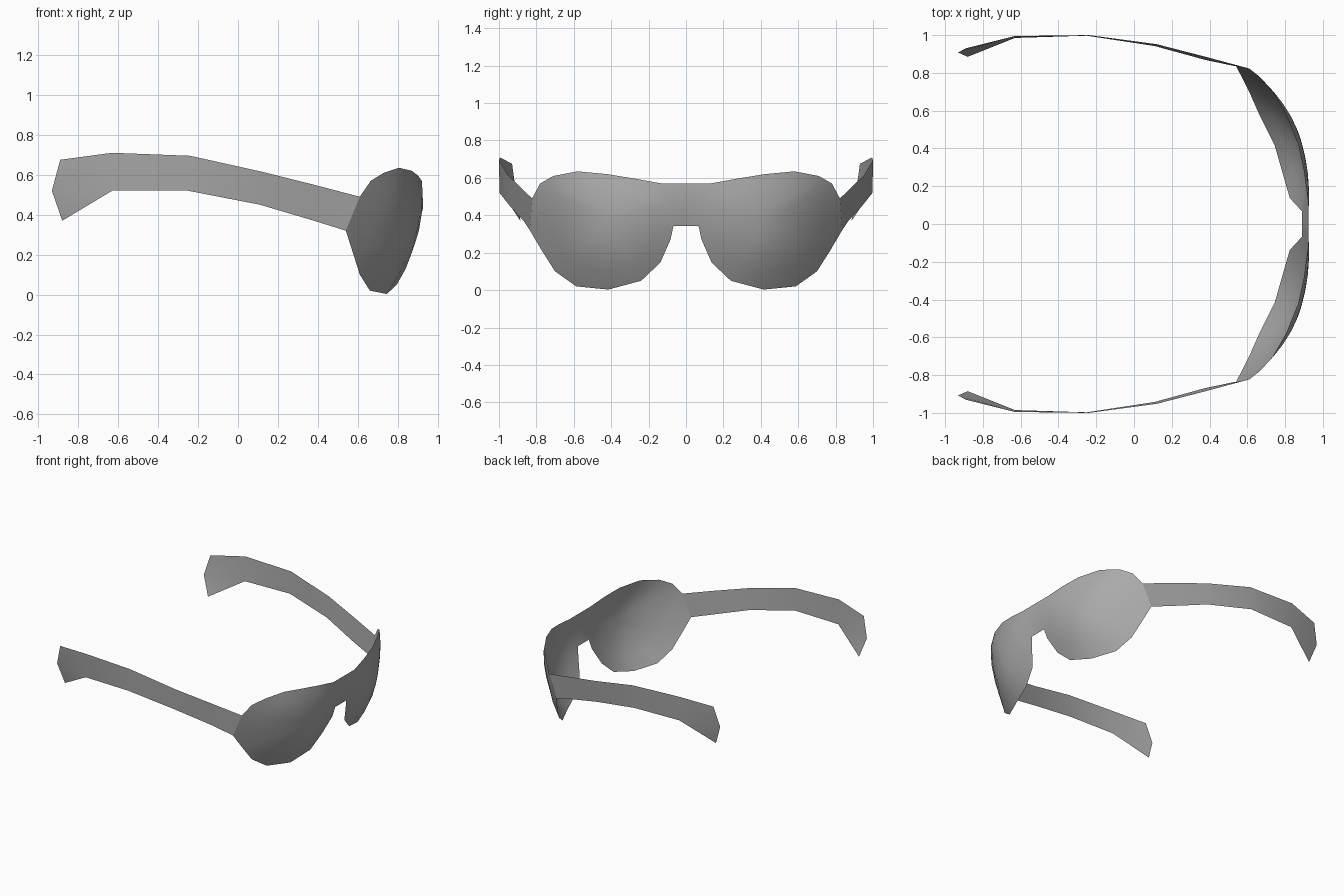
import bpy
from mathutils import Vector

cube = bpy.data.objects.get("Cube")
if cube:
    bpy.data.objects.remove(cube)

grey = bpy.data.materials.new("plain_grey")
grey.use_nodes = True
grey.diffuse_color = (0.4, 0.4, 0.4, 1)
grey.node_tree.nodes["Principled BSDF"].inputs["Base Color"].default_value = (0.4, 0.4, 0.4, 1)


def make_sheet(name, verts, faces):
    """Smooth thin sheet, mirrored across the y = 0 plane."""
    mesh = bpy.data.meshes.new(name)
    mesh.from_pydata(verts, [], faces)
    mesh.materials.append(grey)
    for poly in mesh.polygons:
        poly.use_smooth = True
    obj = bpy.data.objects.new(name, mesh)
    bpy.context.collection.objects.link(obj)
    mirror = obj.modifiers.new("Mirror", 'MIRROR')
    mirror.use_axis = (False, True, False)
    mirror.merge_threshold = 0.001
    return obj


# Lens rim, from the bridge over the top, round the hinge and back to the nose
rim = [Vector(p) for p in (
    (.92, .13, .57), (.90, .28, .597), (.87, .42, .62), (.805, .58, .635),
    (.73, .71, .61), (.665, .78, .57), (.61, .823, .49), (.54, .835, .32),
    (.575, .77, .21), (.61, .70, .10), (.66, .587, .02), (.745, .415, .003),
    (.795, .24, .05), (.825, .137, .147), (.875, .083, .27), (.89, .067, .343),
    (.925, .09, .46))]
centre = Vector((.888, .42, .37))


def dome_point(edge, t):
    """Point on the curved lens, t = 0 at the centre and 1 at the rim."""
    d = edge - centre
    tilt = -.27 * d.y + .08 * d.z
    return centre + Vector((tilt * t + (d.x - tilt) * t * t, d.y * t, d.z * t))


# Lenses and bridge as one sheet
n = len(rim)
verts = [dome_point(p, t) for t in (1, .75, .5, .25) for p in rim] + [centre]
faces = []
for i in range(n):
    j = (i + 1) % n
    for ring in range(3):
        a = ring * n
        faces.append((a + i, a + j, a + n + j, a + n + i))
    faces.append((3 * n + i, 3 * n + j, 4 * n))
b = len(verts)
verts += [Vector((.92, 0, .57)), Vector((.925, 0, .46)), Vector((.89, 0, .343))]
faces += [(b, 0, n - 1, b + 1), (b + 1, n - 1, n - 2, b + 2)]
make_sheet("lenses_and_bridge", verts, faces)

# Side arms: matching points along the top and bottom edges
top = [(.61, .823, .49), (.38, .885, .55), (.12, .952, .615),
       (-.24, 1, .695), (-.63, .995, .71), (-.89, .93, .675)]
bottom = [(.54, .835, .32), (.38, .868, .37), (.11, .942, .45),
          (-.25, .997, .52), (-.63, .985, .52), (-.88, .885, .37)]
m = len(top)
faces = [(i, i + 1, m + i + 1, m + i) for i in range(m - 2)]
# Flared pointed ear tip
faces += [(m - 2, m - 1, 2 * m), (m - 2, 2 * m, 2 * m - 2), (2 * m - 2, 2 * m, 2 * m - 1)]
make_sheet("side_arms", top + bottom + [(-.932, .908, .52)], faces)
